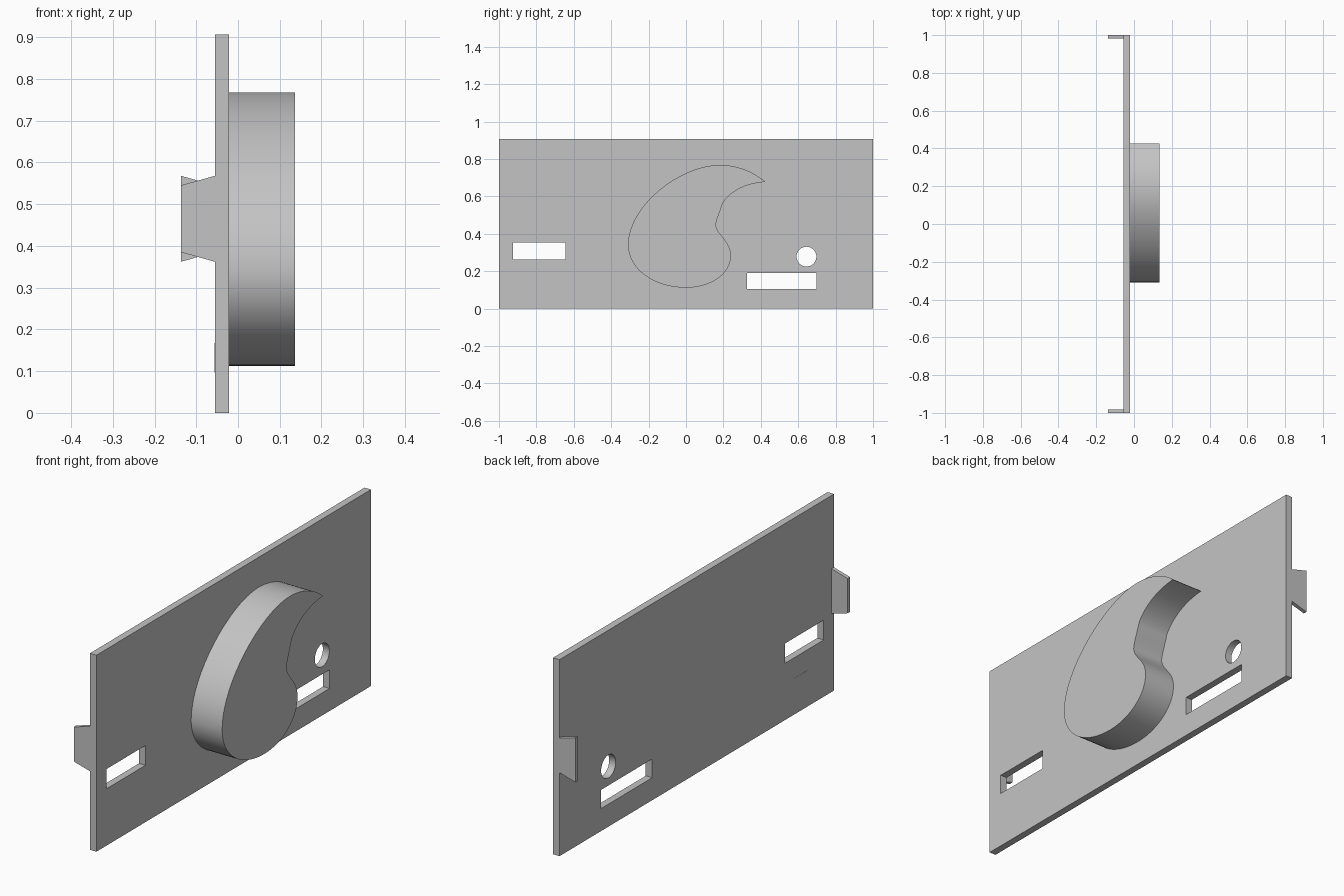
import bpy
import bmesh
import math
from mathutils import Matrix, Vector
from mathutils.geometry import interpolate_bezier

cube = bpy.data.objects.get("Cube")
if cube:
    bpy.data.objects.remove(cube, do_unlink=True)

# One plain grey for everything
grey = bpy.data.materials.new("plain grey")
grey.use_nodes = True
COLOUR = (0.55, 0.55, 0.55, 1)
grey.diffuse_color = COLOUR
grey.node_tree.nodes["Principled BSDF"].inputs["Base Color"].default_value = COLOUR

# Profile planes: local z is the extrusion direction
ALONG_X = Matrix(((0, 0, 1), (1, 0, 0), (0, 1, 0))).to_4x4()
ALONG_Y = Matrix(((1, 0, 0), (0, 0, -1), (0, 1, 0))).to_4x4()


def extrude(name, loops, start, end, plane):
    """Fill closed outlines (inner ones become holes) and extrude start..end."""
    curve = bpy.data.curves.new(name + " profile", 'CURVE')
    curve.dimensions = '2D'
    curve.fill_mode = 'BOTH'
    curve.extrude = (end - start) / 2
    for loop in loops:
        spline = curve.splines.new('POLY')
        spline.points.add(len(loop) - 1)
        for point, (u, v) in zip(spline.points, loop):
            point.co = (u, v, 0, 1)
        spline.use_cyclic_u = True
    helper = bpy.data.objects.new(name + " profile", curve)
    bpy.context.collection.objects.link(helper)
    bpy.context.view_layer.update()
    graph = bpy.context.evaluated_depsgraph_get()
    mesh = bpy.data.meshes.new_from_object(helper.evaluated_get(graph))
    bpy.data.objects.remove(helper, do_unlink=True)

    mesh.transform(plane @ Matrix.Translation((0, 0, (start + end) / 2)))
    bm = bmesh.new()
    bm.from_mesh(mesh)
    bmesh.ops.remove_doubles(bm, verts=bm.verts, dist=0.0001)
    bmesh.ops.recalc_face_normals(bm, faces=bm.faces)
    bm.to_mesh(mesh)
    bm.free()
    mesh.materials.clear()
    mesh.materials.append(grey)
    obj = bpy.data.objects.new(name, mesh)
    bpy.context.collection.objects.link(obj)
    bpy.ops.object.select_all(action='DESELECT')
    obj.select_set(True)
    bpy.context.view_layer.objects.active = obj
    bpy.ops.object.shade_smooth_by_angle(angle=math.radians(30))
    return obj


def rect(u0, u1, v0, v1):
    return [(u0, v0), (u1, v0), (u1, v1), (u0, v1)]


def circle(u, v, radius, count=40):
    return [(u + radius * math.cos(a), v + radius * math.sin(a))
            for a in (math.tau * i / count for i in range(count))]


# Upright panel with two slots and a round hole
BACK, FACE = -0.055, -0.022
extrude("panel", [rect(-1, 1, 0, 0.906),
                  rect(-0.925, -0.643, 0.262, 0.353),
                  rect(0.325, 0.698, 0.104, 0.19),
                  circle(0.644, 0.278, 0.053)], BACK, FACE, ALONG_X)

# Raised comma: each row is an anchor, its out handle and the next in handle
segments = [
    ((0.425, 0.677), (0.36, 0.735), (0.27, 0.768)),
    ((0.18, 0.768), (-0.03, 0.768), (-0.31, 0.55)),
    ((-0.31, 0.342), (-0.31, 0.21), (-0.17, 0.112)),
    ((0, 0.112), (0.14, 0.112), (0.24, 0.19)),
    ((0.24, 0.283), (0.24, 0.36), (0.17, 0.39)),
    ((0.16, 0.444), (0.16, 0.475), (0.18, 0.51)),
    ((0.195, 0.56), (0.23, 0.625), (0.32, 0.672)),
]
outline = []
for i, (anchor, leave, arrive) in enumerate(segments):
    following = segments[(i + 1) % len(segments)][0]
    points = interpolate_bezier(*map(Vector, (anchor, leave, arrive, following)), 17)
    outline += [(p.x, p.y) for p in points[:-1]]
extrude("raised_comma", [outline], FACE, 0.136, ALONG_X)

# End tabs: the front one tapers outward, the back one flares
TIP, MIDDLE, WIDE, NARROW, THICK = -0.137, 0.465, 0.103, 0.08, 0.018


def tab(name, root, tip, start):
    shape = [(BACK, MIDDLE - root), (BACK, MIDDLE + root),
             (TIP, MIDDLE + tip), (TIP, MIDDLE - tip)]
    extrude(name, [shape], start, start + THICK, ALONG_Y)


tab("front_tab", WIDE, NARROW, 1 - THICK)
tab("back_tab", NARROW, WIDE, -1)

# Small square marker lying on the back of the panel
extrude("back_marker", [rect(-0.803, -0.708, 0.097, 0.167)],
        BACK - 0.001, BACK, ALONG_X)
